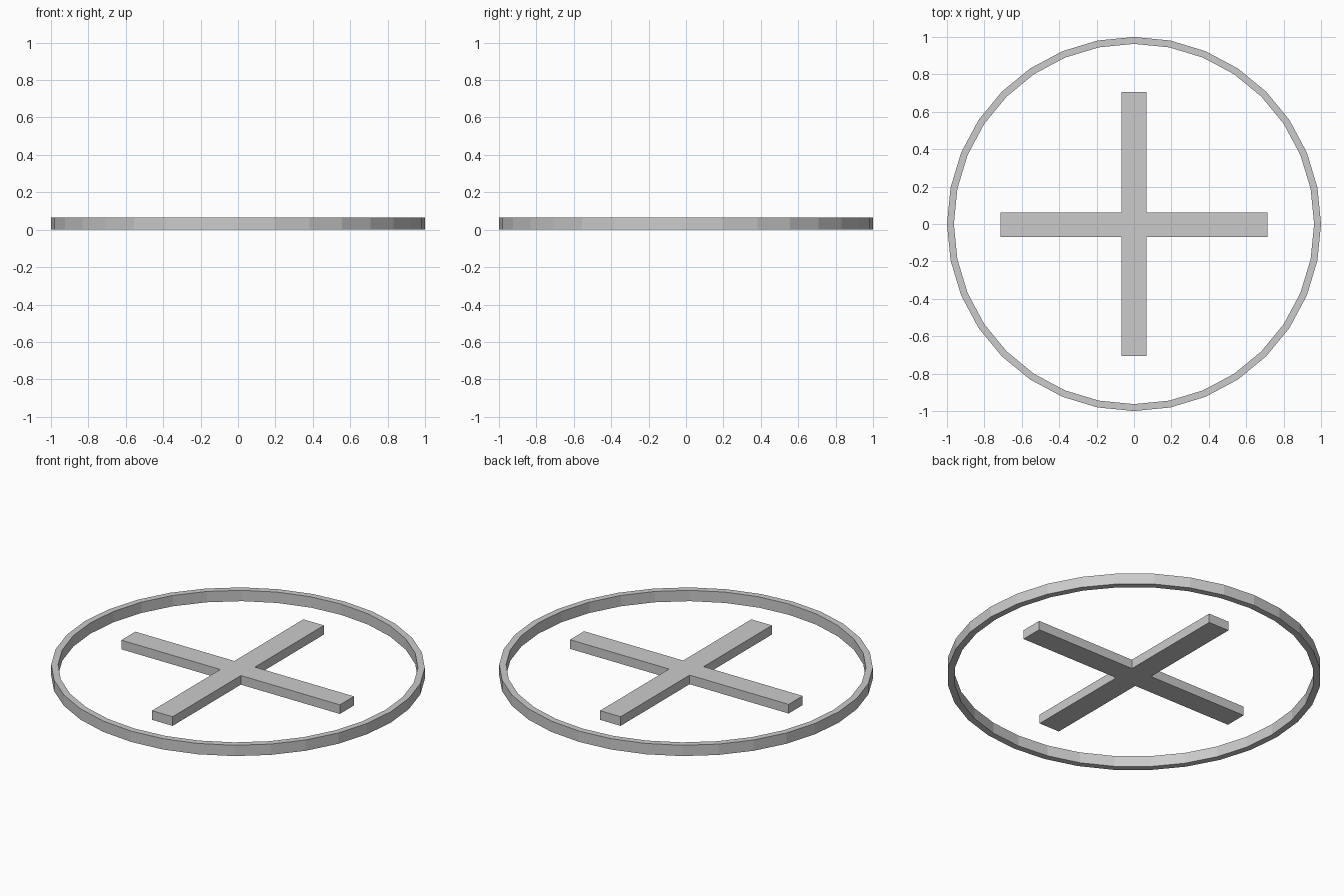
import bpy, bmesh
from math import sin, cos, tau

if "Cube" in bpy.data.objects:
    bpy.data.objects.remove(bpy.data.objects["Cube"])

SIDES = 32


def extrude_faces(name, loops_of_faces, height):
    """Extrude flat polygons (lists of xy points) up from z = 0."""
    bm = bmesh.new()
    for pts in loops_of_faces:
        bm.faces.new([bm.verts.new((x, y, 0)) for x, y in pts])
    bmesh.ops.remove_doubles(bm, verts=bm.verts[:], dist=1e-5)
    top = bmesh.ops.extrude_face_region(bm, geom=bm.faces[:], use_keep_orig=True)["geom"]
    bmesh.ops.translate(bm, vec=(0, 0, height),
                        verts=[v for v in top if isinstance(v, bmesh.types.BMVert)])
    bmesh.ops.recalc_face_normals(bm, faces=bm.faces[:])
    mesh = bpy.data.meshes.new(name)
    bm.to_mesh(mesh)
    bm.free()
    obj = bpy.data.objects.new(name, mesh)
    bpy.context.collection.objects.link(obj)
    return obj


def polar(r, i):
    a = tau * (i % SIDES) / SIDES
    return r * cos(a), r * sin(a)


# Outer ring: a flat-faceted 32-sided band
outer, inner = 1.0, 0.963
extrude_faces("outer_ring",
              [[polar(outer, i), polar(outer, i + 1), polar(inner, i + 1), polar(inner, i)]
               for i in range(SIDES)], 0.064)

# Free-standing cross in the middle, slightly lower than the ring
w, lo, hi, ax, ay = 0.067, -0.069, 0.062, 0.714, 0.706
extrude_faces("centre_cross",
              [[(-w, -ay), (w, -ay), (w, lo), (ax, lo), (ax, hi), (w, hi),
                (w, ay), (-w, ay), (-w, hi), (-ax, hi), (-ax, lo), (-w, lo)]], 0.054)
